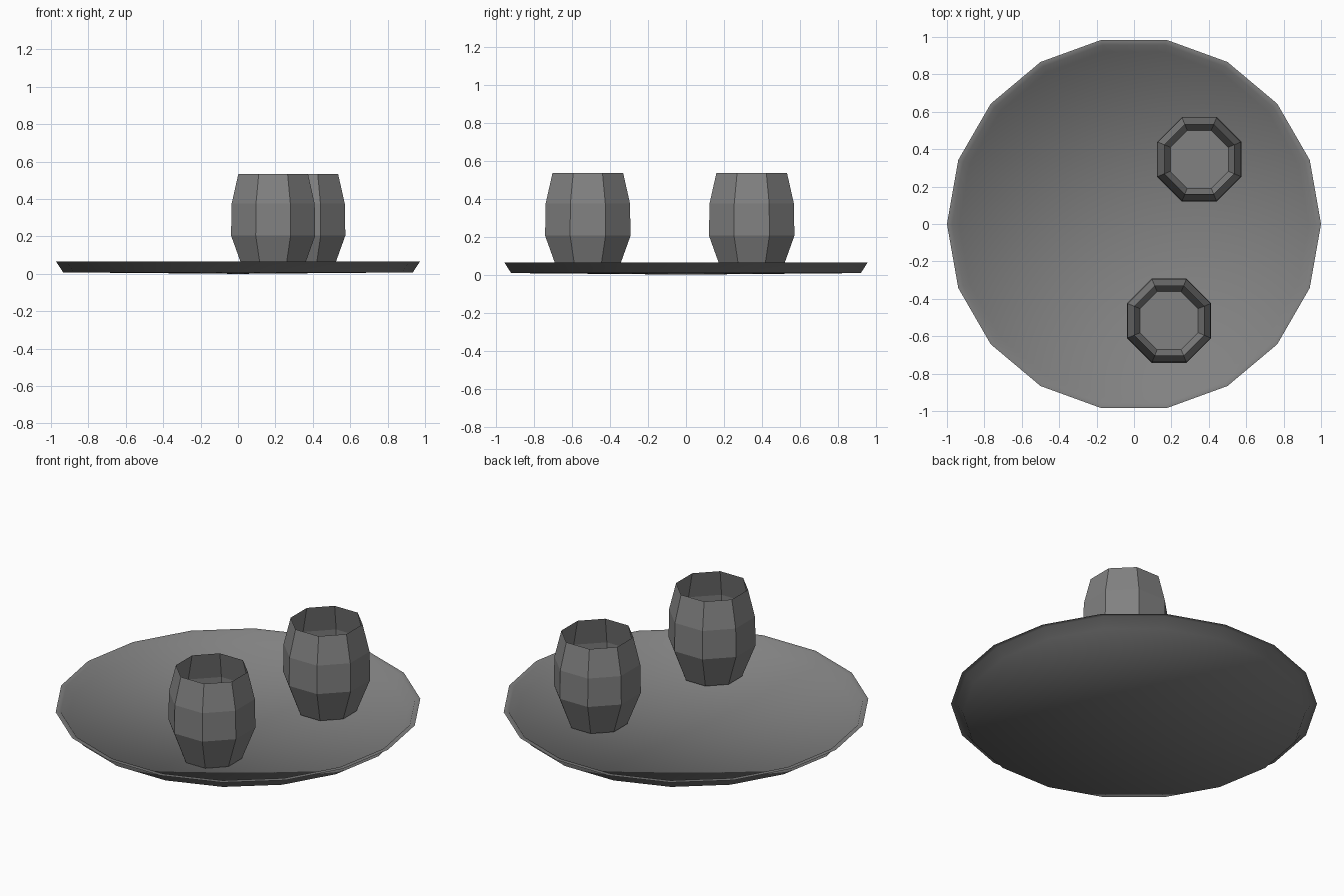
import bpy, bmesh
from math import cos, sin, pi, tau

if "Cube" in bpy.data.objects:
    bpy.data.objects.remove(bpy.data.objects["Cube"])

# Dark grey shared by tray and cups
dark = bpy.data.materials.new("dark_grey")
dark.diffuse_color = (0.22, 0.22, 0.22, 1)
dark.use_nodes = True
dark.node_tree.nodes["Principled BSDF"].inputs["Base Color"].default_value = dark.diffuse_color


def lathe(name, profile, sides, start=0.0, location=(0, 0, 0), floor_z=0.0, smooth=False):
    """Revolve (radius, z) points listed bottom to top; close the base with a fan."""
    bm = bmesh.new()
    rings = [[bm.verts.new((r * cos(start + tau * i / sides),
                            r * sin(start + tau * i / sides), z))
              for i in range(sides)] for r, z in profile]
    centre = bm.verts.new((0, 0, floor_z))
    for i in range(sides):
        j = (i + 1) % sides
        bm.faces.new((rings[0][i], centre, rings[0][j]))
        for low, high in zip(rings, rings[1:]):
            bm.faces.new((low[i], low[j], high[j], high[i]))
    for face in bm.faces:
        face.smooth = smooth
    mesh = bpy.data.meshes.new(name)
    bm.to_mesh(mesh)
    bm.free()
    mesh.materials.append(dark)
    obj = bpy.data.objects.new(name, mesh)
    obj.location = location
    bpy.context.collection.objects.link(obj)
    return obj


# Shallow round tray: slightly dished floor, sloped wall, flat lip
lathe("tray", [(0.935, 0.008), (0.972, 0.065), (1.0, 0.065)], 18, smooth=True)

# Two barrel-shaped eight-sided cups, open at the top (radii given across flats)
cup = [(0.155, 0.01), (0.225, 0.205), (0.222, 0.375), (0.186, 0.535)]
cup = [(r / cos(pi / 8), z) for r, z in cup]
for name, x, y in (("front_cup", 0.188, -0.517), ("back_cup", 0.349, 0.346)):
    lathe(name, cup, 8, pi / 8, (x, y, 0), floor_z=0.01)
